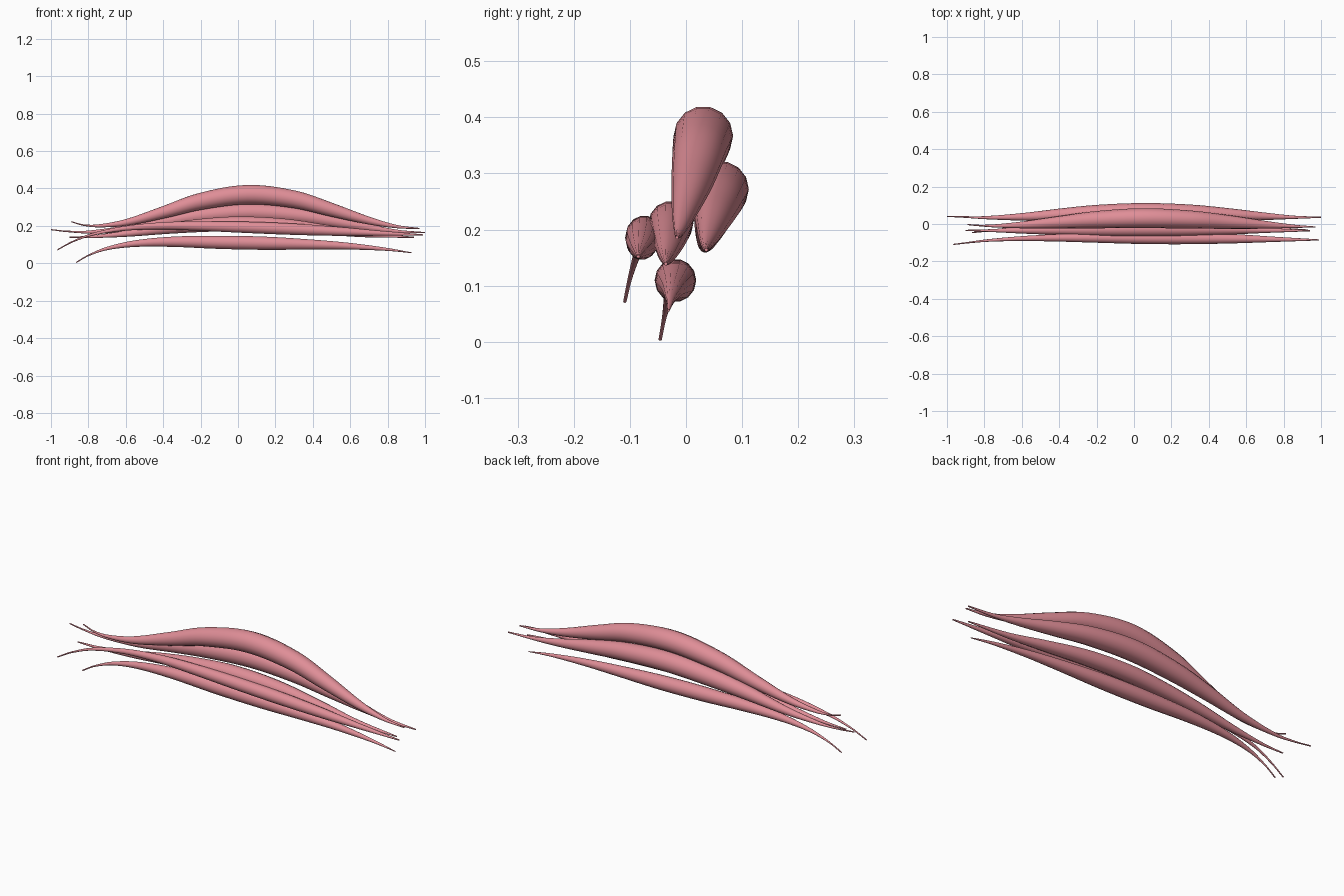
import bpy, bmesh, math
from mathutils import Vector

SIDES, STEPS = 14, 6

mat = bpy.data.materials.new("muscle_pink")
mat.diffuse_color = (0.74, 0.27, 0.31, 1)


def sample(pts):
    """Smooth cubic through (x, y, z, radius) stations, using x as parameter."""
    p = [Vector(q) for q in pts]
    n = len(p)
    slope = []
    for i in range(n):
        a, b = p[max(i - 1, 0)], p[min(i + 1, n - 1)]
        slope.append((b - a) / (b[0] - a[0]))
    out = []
    for i in range(n - 1):
        h = p[i + 1][0] - p[i][0]
        for k in range(STEPS):
            t = k / STEPS
            out.append(p[i] * (2*t**3 - 3*t*t + 1) + slope[i] * h * (t**3 - 2*t*t + t)
                       + p[i + 1] * (3*t*t - 2*t**3) + slope[i + 1] * h * (t**3 - t*t))
    out.append(p[-1])
    return out


def strand(name, pts):
    s = sample(pts)
    bm = bmesh.new()
    rings = []
    for i, q in enumerate(s):
        d = (s[min(i + 1, len(s) - 1)] - s[max(i - 1, 0)]).to_3d().normalized()
        side = Vector((0, 0, 1)).cross(d).normalized()
        up = d.cross(side)
        r = max(q[3], 0.002)
        rings.append([bm.verts.new(q.to_3d() + r * (math.cos(a) * side + math.sin(a) * up))
                      for a in (2 * math.pi * j / SIDES for j in range(SIDES))])
    for a, b in zip(rings, rings[1:]):
        for j in range(SIDES):
            k = (j + 1) % SIDES
            bm.faces.new((a[j], a[k], b[k], b[j]))
    bm.faces.new(rings[0])
    bm.faces.new(rings[-1])
    bmesh.ops.recalc_face_normals(bm, faces=bm.faces)
    me = bpy.data.meshes.new(name)
    bm.to_mesh(me)
    bm.free()
    for f in me.polygons:
        f.use_smooth = len(f.vertices) == 4
    me.materials.append(mat)
    bpy.context.collection.objects.link(bpy.data.objects.new(name, me))


# Upper belly, the largest arch
strand("upper_muscle", [
    (-0.89, -0.003, 0.222, 0.003), (-0.83, -0.008, 0.205, 0.004), (-0.75, -0.01, 0.20, 0.008),
    (-0.6, -0.005, 0.218, 0.018), (-0.4, 0.009, 0.272, 0.033), (-0.2, 0.023, 0.331, 0.046),
    (0.05, 0.031, 0.367, 0.053), (0.3, 0.024, 0.342, 0.048), (0.5, 0.011, 0.286, 0.037),
    (0.7, -0.004, 0.228, 0.021), (0.85, -0.012, 0.196, 0.009), (0.97, -0.016, 0.186, 0.003)])
# Rear belly
strand("rear_muscle", [
    (-1.0, 0.041, 0.18, 0.003), (-0.92, 0.038, 0.171, 0.004), (-0.8, 0.034, 0.167, 0.008),
    (-0.6, 0.038, 0.185, 0.02), (-0.4, 0.048, 0.222, 0.034), (-0.2, 0.057, 0.253, 0.045),
    (0.05, 0.062, 0.272, 0.05), (0.3, 0.059, 0.257, 0.045), (0.5, 0.05, 0.226, 0.035),
    (0.7, 0.041, 0.191, 0.02), (0.85, 0.036, 0.171, 0.009), (1.0, 0.036, 0.164, 0.003)])
# Middle belly
strand("middle_muscle", [
    (-0.9, -0.034, 0.139, 0.003), (-0.78, -0.035, 0.142, 0.007), (-0.6, -0.034, 0.158, 0.017),
    (-0.4, -0.031, 0.183, 0.028), (-0.2, -0.029, 0.202, 0.036), (0.0, -0.027, 0.211, 0.04),
    (0.25, -0.028, 0.202, 0.037), (0.5, -0.031, 0.175, 0.026), (0.7, -0.034, 0.152, 0.014),
    (0.94, -0.036, 0.139, 0.003)])
# Front belly with drooping left tendon
strand("front_muscle", [
    (-0.965, -0.109, 0.072, 0.003), (-0.89, -0.1, 0.113, 0.004), (-0.78, -0.088, 0.154, 0.007),
    (-0.6, -0.078, 0.187, 0.013), (-0.4, -0.074, 0.2, 0.02), (-0.2, -0.074, 0.199, 0.026),
    (0.05, -0.076, 0.192, 0.031), (0.3, -0.077, 0.182, 0.031), (0.55, -0.079, 0.17, 0.024),
    (0.75, -0.082, 0.161, 0.014), (0.99, -0.085, 0.152, 0.003)])
# Lower belly with drooping left tendon
strand("lower_muscle", [
    (-0.865, -0.046, 0.0045, 0.003), (-0.8, -0.039, 0.042, 0.004), (-0.7, -0.031, 0.079, 0.009),
    (-0.55, -0.024, 0.105, 0.018), (-0.35, -0.02, 0.115, 0.028), (-0.1, -0.019, 0.112, 0.036),
    (0.15, -0.019, 0.107, 0.036), (0.4, -0.021, 0.1, 0.027), (0.6, -0.024, 0.091, 0.018),
    (0.8, -0.028, 0.074, 0.008), (0.93, -0.031, 0.056, 0.002)])
